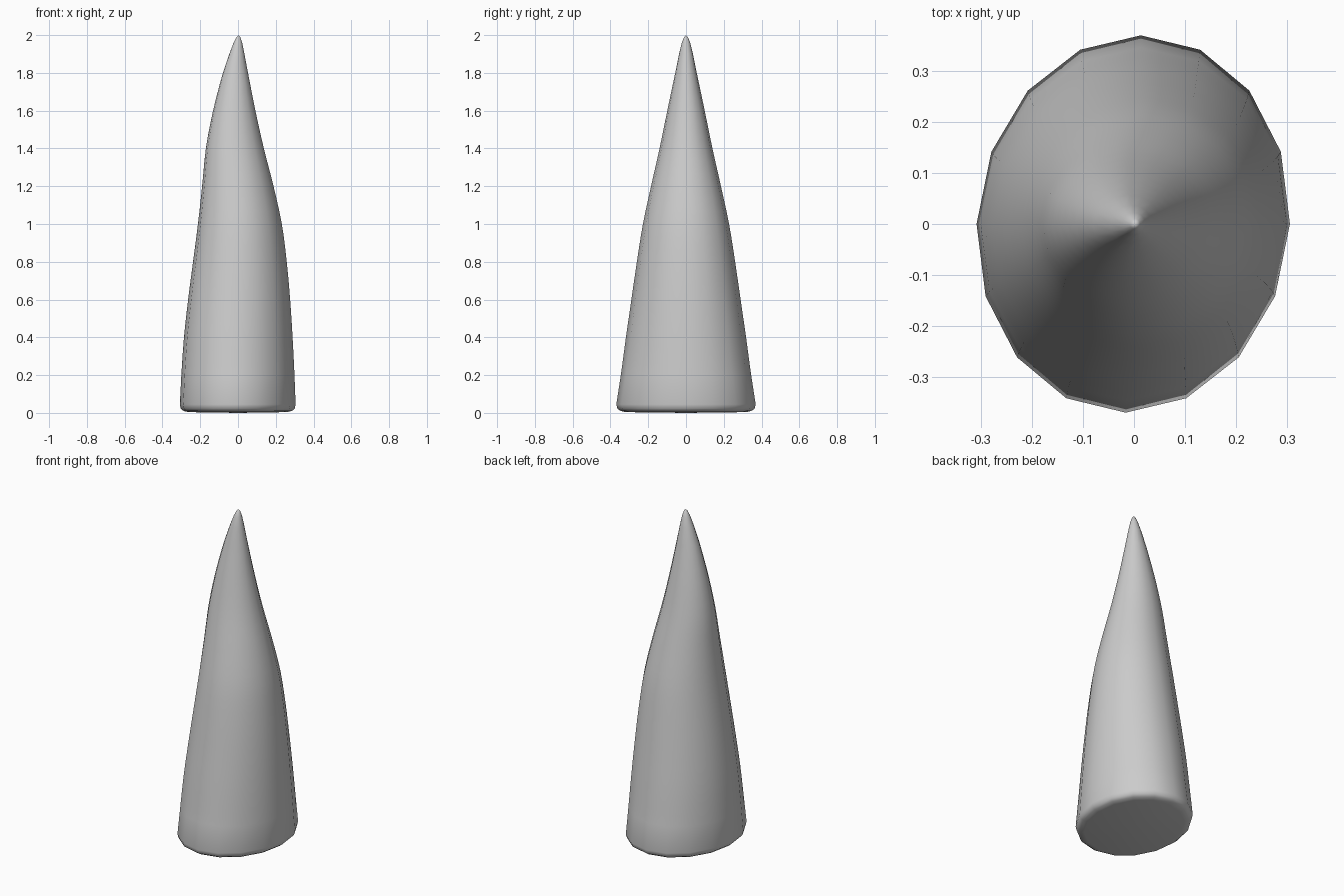
import bpy, bmesh, math
from mathutils import Vector

if "Cube" in bpy.data.objects:
    bpy.data.objects.remove(bpy.data.objects["Cube"])

SIDES = 16
# Horn sections: z, left x, right x, half depth in y
SECTIONS = [
    (0.045, -0.308, 0.305, 0.369), (0.2, -0.300, 0.299, 0.345),
    (0.4, -0.286, 0.289, 0.318), (0.6, -0.264, 0.276, 0.289),
    (0.8, -0.238, 0.258, 0.260), (1.0, -0.212, 0.232, 0.228),
    (1.2, -0.190, 0.188, 0.185), (1.4, -0.170, 0.137, 0.140),
    (1.6, -0.132, 0.092, 0.099), (1.8, -0.080, 0.053, 0.057),
    (1.9, -0.046, 0.034, 0.037), (1.96, -0.023, 0.022, 0.022),
    (1.99, -0.008, 0.012, 0.010),
]


def blend(a, b, c, d, t):
    """Smooth curve between b and c."""
    return tuple(q + 0.5 * t * (r - p + t * (2*p - 5*q + 4*r - s + t * (3*(q - r) + s - p)))
                 for p, q, r, s in zip(a, b, c, d))


# Refine the body, then add the rounded foot
rows = []
n = len(SECTIONS)
for i in range(n - 1):
    if 0 < i < 9:
        rows += [blend(*SECTIONS[i - 1:i + 3], k / 3) for k in range(3)]
    else:
        rows.append(SECTIONS[i])
rows.append(SECTIONS[-1])
foot = [(0.004, -0.262, 0.258, 0.318), (0.010, -0.288, 0.285, 0.346),
        (0.022, -0.303, 0.300, 0.363)]
rows = foot + rows

bm = bmesh.new()
rings = []
for z, left, right, depth in rows:
    mid, half = (left + right) / 2, (right - left) / 2
    ring = []
    for k in range(SIDES):
        a = 2 * math.pi * k / SIDES
        x = mid + half * math.cos(a) + 0.04 * depth * math.sin(a)
        ring.append(bm.verts.new((x, depth * math.sin(a), z)))
    rings.append(ring)

# Side walls
for lo, hi in zip(rings, rings[1:]):
    for k in range(SIDES):
        j = (k + 1) % SIDES
        bm.faces.new((lo[k], lo[j], hi[j], hi[k]))

# Closed tip and base
tip = bm.verts.new((0.003, 0, 2.0))
base = bm.verts.new((0, 0, 0))
for k in range(SIDES):
    j = (k + 1) % SIDES
    bm.faces.new((rings[-1][k], rings[-1][j], tip))
    bm.faces.new((rings[0][j], rings[0][k], base))
for f in bm.faces:
    f.smooth = True
bmesh.ops.recalc_face_normals(bm, faces=bm.faces)

mesh = bpy.data.meshes.new("horn")
bm.to_mesh(mesh)
bm.free()
bpy.context.collection.objects.link(bpy.data.objects.new("horn", mesh))
